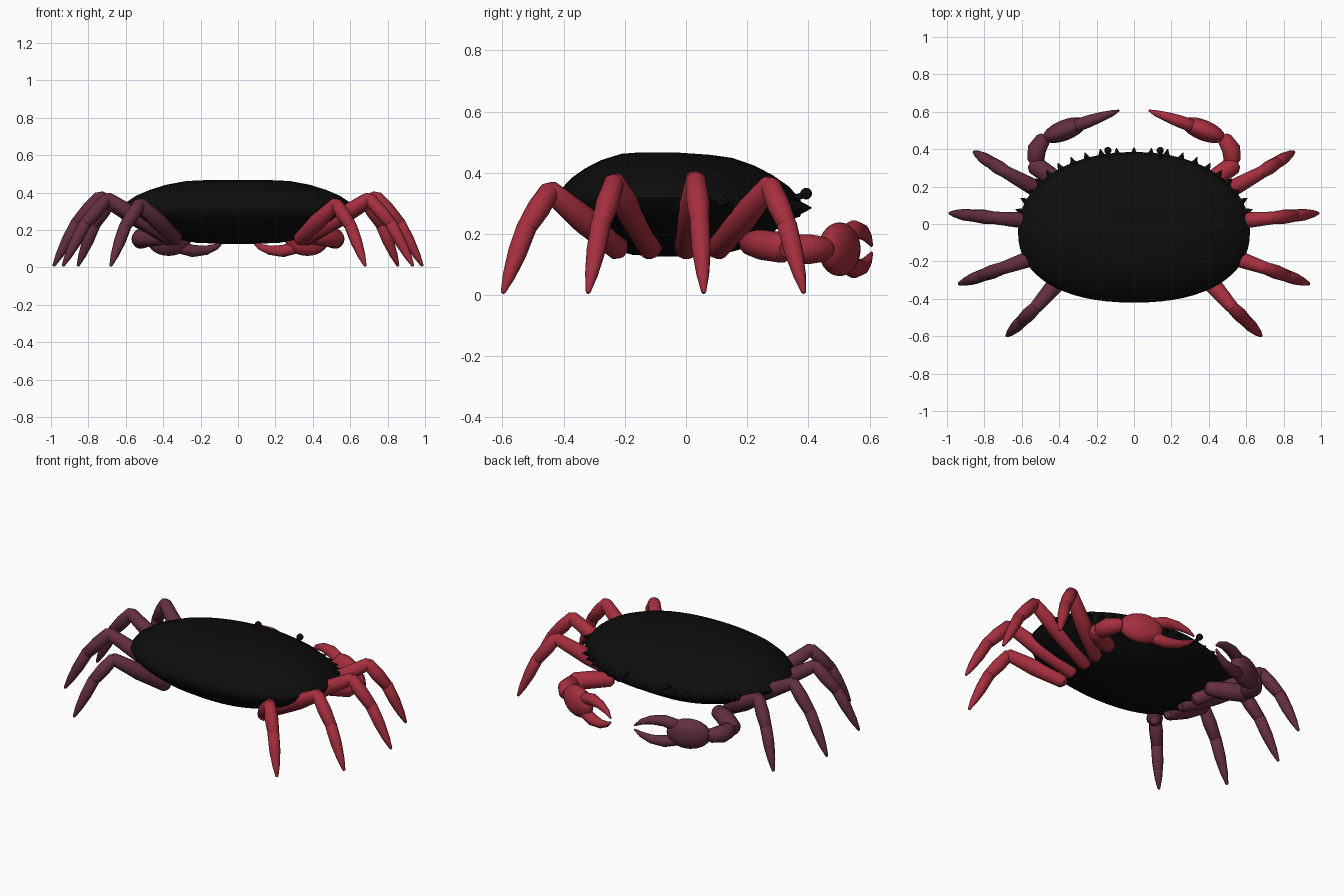
import bpy, bmesh, math
from mathutils import Vector, Matrix

cube = bpy.data.objects.get("Cube")
if cube:
    bpy.data.objects.remove(cube, do_unlink=True)


def material(name, rgb):
    m = bpy.data.materials.new(name)
    m.use_nodes = True
    m.diffuse_color = (*rgb, 1)
    m.node_tree.nodes["Principled BSDF"].inputs["Base Color"].default_value = (*rgb, 1)
    return m


BLACK = material("shell black", (0.004, 0.004, 0.004))
RED = material("crimson", (0.38, 0.028, 0.048))
PLUM = material("dark plum", (0.125, 0.028, 0.05))


def finish(bm, name, mat, angle=50):
    bmesh.ops.recalc_face_normals(bm, faces=bm.faces)
    mesh = bpy.data.meshes.new(name)
    bm.to_mesh(mesh)
    bm.free()
    mesh.materials.append(mat)
    ob = bpy.data.objects.new(name, mesh)
    bpy.context.collection.objects.link(ob)
    bpy.ops.object.select_all(action='DESELECT')
    ob.select_set(True)
    bpy.context.view_layer.objects.active = ob
    bpy.ops.object.shade_smooth_by_angle(angle=math.radians(angle))
    return ob


def bridge(bm, rings):
    for a, b in zip(rings, rings[1:]):
        n = len(a)
        for i in range(n):
            bm.faces.new((a[i], a[(i + 1) % n], b[(i + 1) % n], b[i]))
    bm.faces.new(rings[0])
    bm.faces.new(rings[-1])


def tube(bm, points, radii, sides=14):
    """Rounded tapering tube along a path."""
    pts = [Vector(p) for p in points]
    first, last = (pts[1] - pts[0]).normalized(), (pts[-1] - pts[-2]).normalized()
    # Extra end rings round off both ends
    r0, r1 = radii[0], radii[-1]
    pts = [pts[0] - first * r0 * 0.5] + pts + [pts[-1] + last * r1 * 0.5]
    radii = [r0 * 0.6] + list(radii) + [r1 * 0.6]
    rings = []
    for i, (p, r) in enumerate(zip(pts, radii)):
        d = (pts[min(i + 1, len(pts) - 1)] - pts[max(i - 1, 0)]).normalized()
        u = d.cross(Vector((0, 0, 1))).normalized()
        v = d.cross(u)
        rings.append([bm.verts.new(p + r * (u * math.cos(a) + v * math.sin(a)))
                      for a in (2 * math.pi * k / sides for k in range(sides))])
    bridge(bm, rings)


def ball(bm, centre, size, direction=(1, 0, 0)):
    rot = Vector(direction).to_track_quat('X', 'Z').to_matrix().to_4x4()
    bmesh.ops.create_uvsphere(bm, u_segments=24, v_segments=14, radius=1,
                              matrix=Matrix.Translation(centre) @ rot @ Matrix.Diagonal((*size, 1)))


# Carapace: stacked rings of a rounded oval outline
def outline(t):
    c, s = math.cos(t), math.sin(t)
    depth, power = (0.425, 0.95) if s > 0 else (0.38, 0.88)
    return (0.62 * math.copysign(abs(c) ** power, c),
            depth * math.copysign(abs(s) ** power, s))


def rim_drop(y):
    return 0.07 * max(y, 0)


LEVELS = [(0.1, 0.467), (0.28, 0.467), (0.45, 0.462), (0.62, 0.442), (0.76, 0.415),
          (0.88, 0.383), (0.96, 0.35), (1, 0.318), (0.97, 0.285), (0.88, 0.245),
          (0.74, 0.198), (0.56, 0.155), (0.36, 0.132), (0.12, 0.126)]
bm = bmesh.new()
rings = []
for scale, z in LEVELS:
    ring = []
    for k in range(64):
        x, y = outline(2 * math.pi * k / 64)
        drop = rim_drop(y * scale) if z > 0.28 else 0
        ring.append(bm.verts.new((x * scale, y * scale - 0.04, z - drop)))
    rings.append(ring)
bridge(bm, rings)
finish(bm, "carapace", BLACK, 60)

# Saw teeth round the front rim
bm = bmesh.new()
TEETH = 23
for k in range(TEETH):
    t = math.radians(6 + 168 * k / (TEETH - 1))
    x, y = outline(t)
    out = Vector((x / 0.62 ** 2, y / 0.425 ** 2, 0)).normalized()
    size = 0.032 if abs(x) > 0.17 else 0.025
    rot = out.to_track_quat('Z', 'Y').to_matrix().to_4x4()
    place = Matrix.Translation(Vector((x, y - 0.04, 0.315 - rim_drop(y))) + out * 0.004)
    bmesh.ops.create_cone(bm, cap_ends=True, segments=6, radius1=size, radius2=0.002,
                          depth=size * 1.7, matrix=place @ rot)
finish(bm, "rim_teeth", BLACK, 30)

# Walking legs: base, knee and tip positions on the +x side
LEGS = [((0.36, 0.10, 0.15), (0.68, 0.275, 0.36), (0.855, 0.385, 0.01)),
        ((0.35, 0.00, 0.15), (0.74, 0.032, 0.378), (0.985, 0.058, 0.01)),
        ((0.35, -0.115, 0.15), (0.70, -0.235, 0.37), (0.935, -0.32, 0.01)),
        ((0.33, -0.22, 0.15), (0.525, -0.445, 0.342), (0.68, -0.598, 0.01))]

for side, label, mat in ((1, "left", RED), (-1, "right", PLUM)):
    def flip(x, y, z):
        return Vector((side * x, y, z))

    for n, leg in enumerate(LEGS):
        base, knee, tip = (flip(*p) for p in leg)
        bend = knee.lerp(tip, 0.5) + (tip - knee).normalized().cross(
            Vector((0, 0, 1))).cross(tip - knee).normalized() * -0.0
        bend.z += 0.045
        bm = bmesh.new()
        tube(bm, [base, base.lerp(knee, 0.5), knee], [0.038, 0.046, 0.034])
        tube(bm, [knee, knee.lerp(bend, 0.5), bend], [0.033, 0.038, 0.032])
        tube(bm, [bend, bend.lerp(tip, 0.4), bend.lerp(tip, 0.75), tip],
             [0.033, 0.031, 0.021, 0.008])
        finish(bm, f"{label}_leg_{n + 1}", mat)

    # Claw arm, wrist and palm
    bm = bmesh.new()
    tube(bm, [flip(0.36, 0.21, 0.17), flip(0.44, 0.25, 0.165), flip(0.53, 0.315, 0.155)],
         [0.04, 0.05, 0.05])
    tube(bm, [flip(0.525, 0.34, 0.152), flip(0.52, 0.40, 0.15), flip(0.485, 0.455, 0.15)],
         [0.045, 0.05, 0.04])
    finish(bm, f"{label}_claw_arm", mat)
    bm = bmesh.new()
    ball(bm, flip(0.37, 0.502, 0.15), (0.125, 0.055, 0.088), (-side, 0.4, 0))
    finish(bm, f"{label}_claw_palm", mat)

    # Upper and lower pincer fingers
    for up, finger in ((1, "upper"), (-1, "lower")):
        path = [(0.31, 0.525, 0.042), (0.24, 0.55, 0.062), (0.17, 0.575, 0.058),
                (0.115, 0.593, 0.038), (0.08, 0.607, 0.012)]
        bm = bmesh.new()
        tube(bm, [flip(x, y, 0.15 + up * h) for x, y, h in path],
             [0.034, 0.033, 0.025, 0.016, 0.005])
        finish(bm, f"{label}_claw_{finger}_finger", mat)

    # Eye on a short stalk
    bm = bmesh.new()
    tube(bm, [flip(0.14, 0.34, 0.31), flip(0.14, 0.385, 0.328)], [0.012, 0.011], 10)
    ball(bm, flip(0.14, 0.393, 0.332), (0.019, 0.019, 0.019))
    finish(bm, f"{label}_eye", BLACK)
